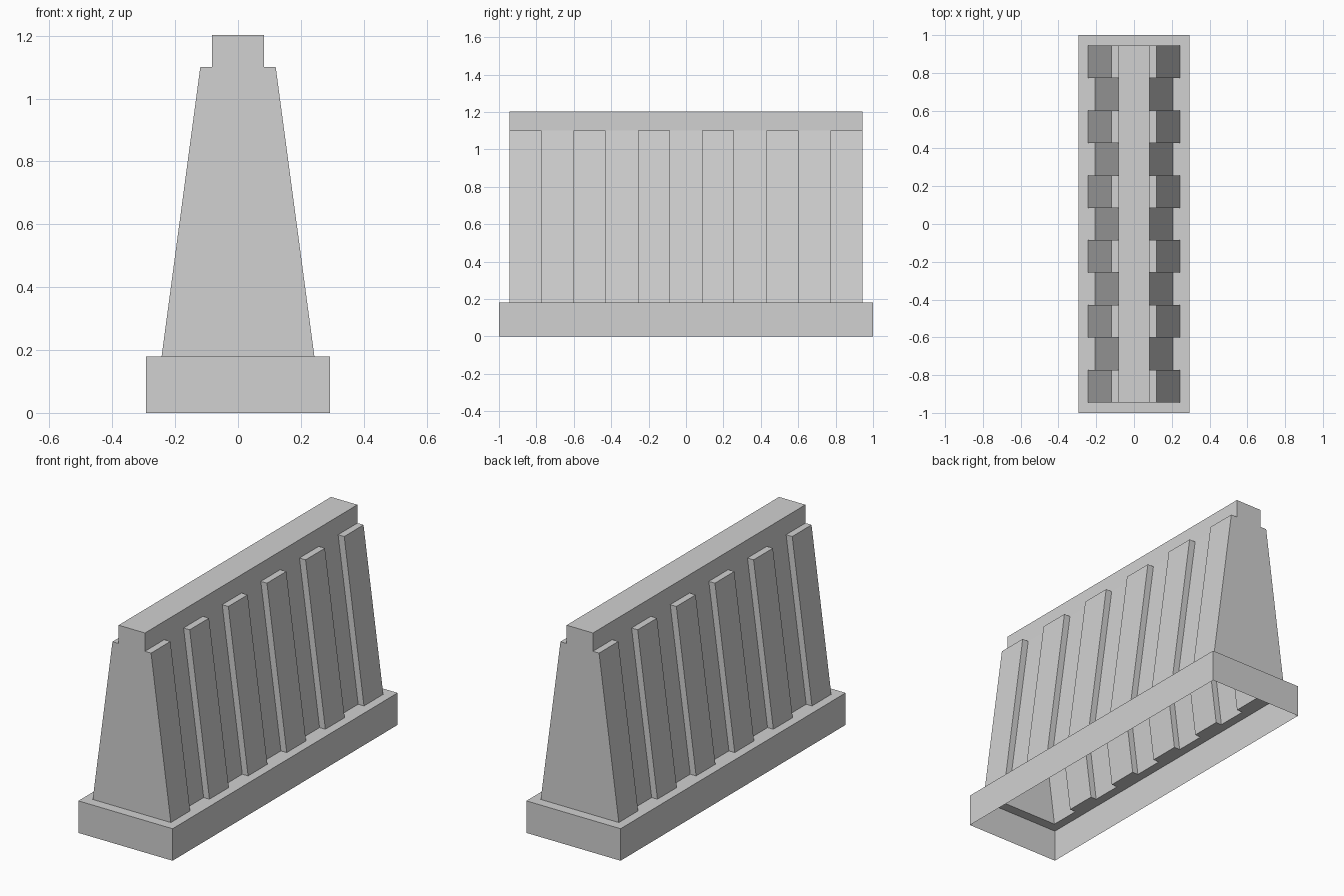
import bpy
import bmesh

cube = bpy.data.objects.get("Cube")
if cube:
    bpy.data.objects.remove(cube, do_unlink=True)

grey = bpy.data.materials.new("light_grey_plastic")
colour = (0.64, 0.64, 0.64, 1.0)
grey.diffuse_color = colour
grey.use_nodes = True
grey.node_tree.nodes["Principled BSDF"].inputs["Base Color"].default_value = colour

# Main dimensions
BASE_X, BASE_Y, BASE_Z = 0.293, 1.0, 0.18
BODY_Y, SHOULDER_Z, TOP_Z = 0.944, 1.1, 1.203
RIB_FOOT, RIB_HEAD = 0.243, 0.12
CORE_FOOT, CORE_HEAD = 0.207, 0.082
SEGMENTS = 11  # ribs and gaps alternate, with a rib at each end

cuts = [-BODY_Y + 2 * BODY_Y * i / SEGMENTS for i in range(SEGMENTS + 1)]


def is_rib(i):
    return i % 2 == 0


def face(bm, *points):
    bm.faces.new([bm.verts.new(p) for p in points])


def strip(bm, a, b, y0, y1):
    """Quad along y joining two (x, z) points."""
    face(bm, (a[0], y0, a[1]), (b[0], y0, b[1]), (b[0], y1, b[1]), (a[0], y1, a[1]))


def finish(bm, name):
    bmesh.ops.remove_doubles(bm, verts=bm.verts, dist=0.0005)
    bmesh.ops.recalc_face_normals(bm, faces=bm.faces)
    mesh = bpy.data.meshes.new(name)
    bm.to_mesh(mesh)
    bm.free()
    mesh.materials.append(grey)
    obj = bpy.data.objects.new(name, mesh)
    bpy.context.collection.objects.link(obj)


# Hollow base: open underneath, with a ledge following the ribbed foot
bm = bmesh.new()
for s in (-1, 1):
    edge = s * BASE_X
    strip(bm, (edge, 0), (edge, BASE_Z), -BASE_Y, BASE_Y)
    end = s * BASE_Y
    face(bm, (-BASE_X, end, 0), (BASE_X, end, 0),
         (BASE_X, end, BASE_Z), (-BASE_X, end, BASE_Z))
    strip(bm, (-BASE_X, BASE_Z), (BASE_X, BASE_Z), s * BODY_Y, end)
    for i in range(SEGMENTS):
        foot = RIB_FOOT if is_rib(i) else CORE_FOOT
        strip(bm, (s * foot, BASE_Z), (edge, BASE_Z), cuts[i], cuts[i + 1])
finish(bm, "base")

# Hollow ribbed body with a narrow top rail
bm = bmesh.new()
for s in (-1, 1):
    rib_foot, rib_head = (s * RIB_FOOT, BASE_Z), (s * RIB_HEAD, SHOULDER_Z)
    core_foot, core_head = (s * CORE_FOOT, BASE_Z), (s * CORE_HEAD, SHOULDER_Z)
    for i in range(SEGMENTS):
        y0, y1 = cuts[i], cuts[i + 1]
        if is_rib(i):
            strip(bm, rib_foot, rib_head, y0, y1)
            strip(bm, rib_head, core_head, y0, y1)
        else:
            strip(bm, core_foot, core_head, y0, y1)
    # Rib flanks
    for y in cuts[1:-1]:
        face(bm, *[(x, y, z) for x, z in (core_foot, rib_foot, rib_head, core_head)])
    # Rail side
    strip(bm, core_head, (s * CORE_HEAD, TOP_Z), -BODY_Y, BODY_Y)
    # End wall: stepped outline
    half = [(RIB_FOOT, BASE_Z), (RIB_HEAD, SHOULDER_Z),
            (CORE_HEAD, SHOULDER_Z), (CORE_HEAD, TOP_Z)]
    outline = half + [(-x, z) for x, z in reversed(half)]
    face(bm, *[(x, s * BODY_Y, z) for x, z in outline])
strip(bm, (-CORE_HEAD, TOP_Z), (CORE_HEAD, TOP_Z), -BODY_Y, BODY_Y)
finish(bm, "ribbed_body")
